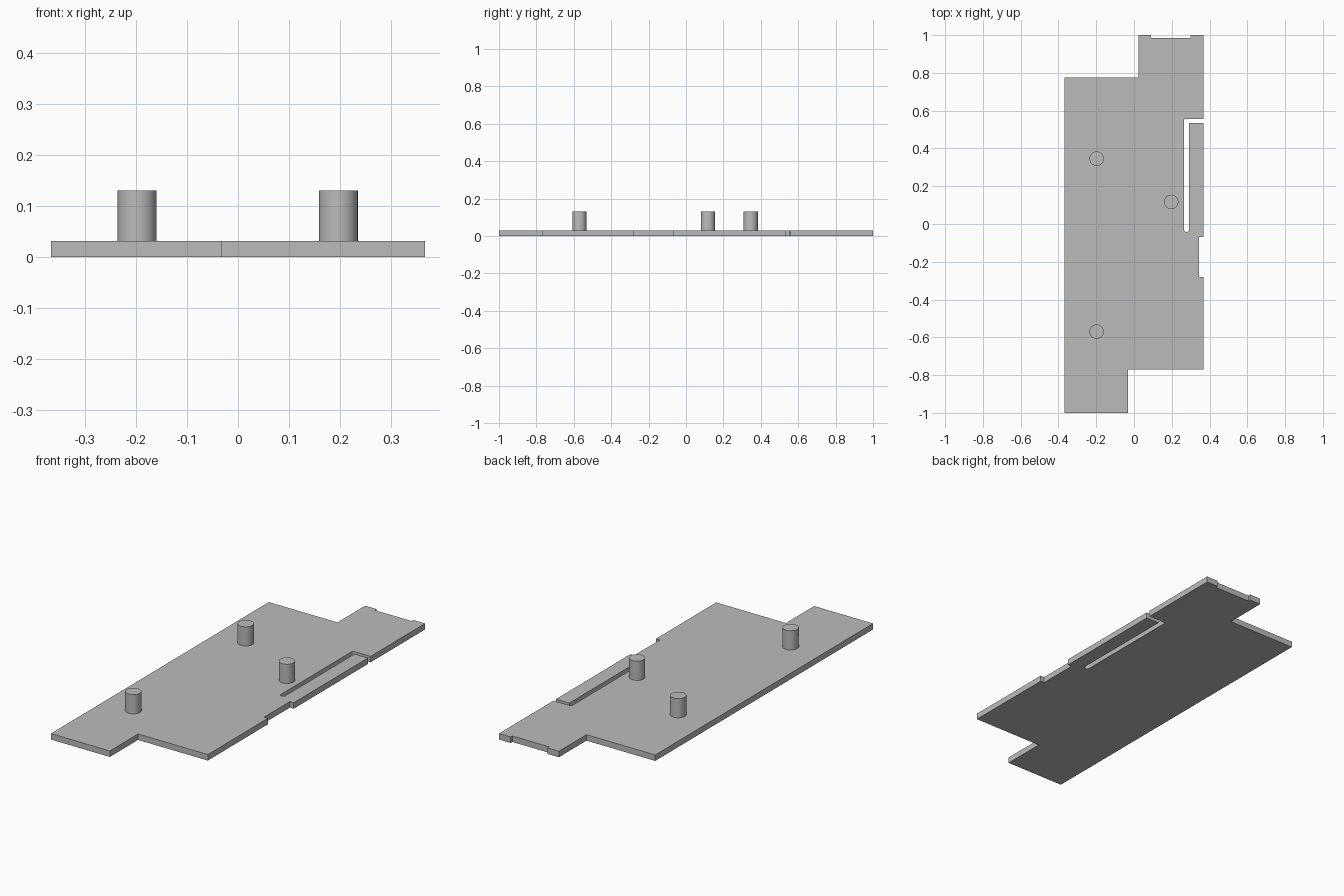
import bpy, bmesh, math

cube = bpy.data.objects.get("Cube")
if cube:
    bpy.data.objects.remove(cube, do_unlink=True)

THICK, PEG_TOP, PEG_R = 0.031, 0.13, 0.038
HALF = 0.367

grey = bpy.data.materials.new("plain_grey")
grey.use_nodes = True
colour = (0.5, 0.5, 0.5, 1)
grey.diffuse_color = colour
grey.node_tree.nodes["Principled BSDF"].inputs["Base Color"].default_value = colour


def finish(bm, name):
    mesh = bpy.data.meshes.new(name)
    bmesh.ops.recalc_face_normals(bm, faces=bm.faces)
    bm.to_mesh(mesh)
    bm.free()
    mesh.materials.append(grey)
    obj = bpy.data.objects.new(name, mesh)
    bpy.context.collection.objects.link(obj)
    return obj


def arc(cx, cy, r, start, end, steps):
    angles = [math.radians(start + (end - start) * i / steps) for i in range(steps + 1)]
    return [(cx + r * math.cos(a), cy + r * math.sin(a)) for a in angles]


# Plate outline: stepped ends, side notch, L-shaped slot with a round end, end notch
front_end = [(-HALF, -1), (-0.031, -1), (-0.031, -0.77), (HALF, -0.77)]
side_notch = [(HALF, -0.28), (0.345, -0.28), (0.345, -0.07), (HALF, -0.07)]
slot = [(HALF, 0.535), (0.291, 0.535)] + arc(0.278, -0.029, 0.013, 0, -180, 12)
slot += arc(0.271, 0.55, 0.006, 180, 90, 4) + [(HALF, 0.556)]
back_end = [(HALF, 1), (0.30, 1), (0.30, 0.986), (0.09, 0.986), (0.09, 1),
            (0.025, 1), (0.025, 0.775), (-HALF, 0.775)]

bm = bmesh.new()
base = bm.faces.new([bm.verts.new((x, y, 0)) for x, y in front_end + side_notch + slot + back_end])
top = bmesh.ops.extrude_face_region(bm, geom=[base], use_keep_orig=True)["geom"]
bmesh.ops.translate(bm, vec=(0, 0, THICK), verts=[v for v in top if isinstance(v, bmesh.types.BMVert)])
finish(bm, "base_plate")

# Locating pegs standing on the plate
pegs = {"front_peg": (-0.198, -0.57), "middle_peg": (0.197, 0.117), "back_peg": (-0.198, 0.346)}
for name, (x, y) in pegs.items():
    bm = bmesh.new()
    bmesh.ops.create_cone(bm, cap_ends=True, segments=48, radius1=PEG_R, radius2=PEG_R,
                          depth=PEG_TOP - THICK)
    bmesh.ops.translate(bm, vec=(x, y, (PEG_TOP + THICK) / 2), verts=bm.verts)
    peg = finish(bm, name)
    bpy.ops.object.select_all(action="DESELECT")
    peg.select_set(True)
    bpy.context.view_layer.objects.active = peg
    bpy.ops.object.shade_smooth_by_angle(angle=math.radians(40))
